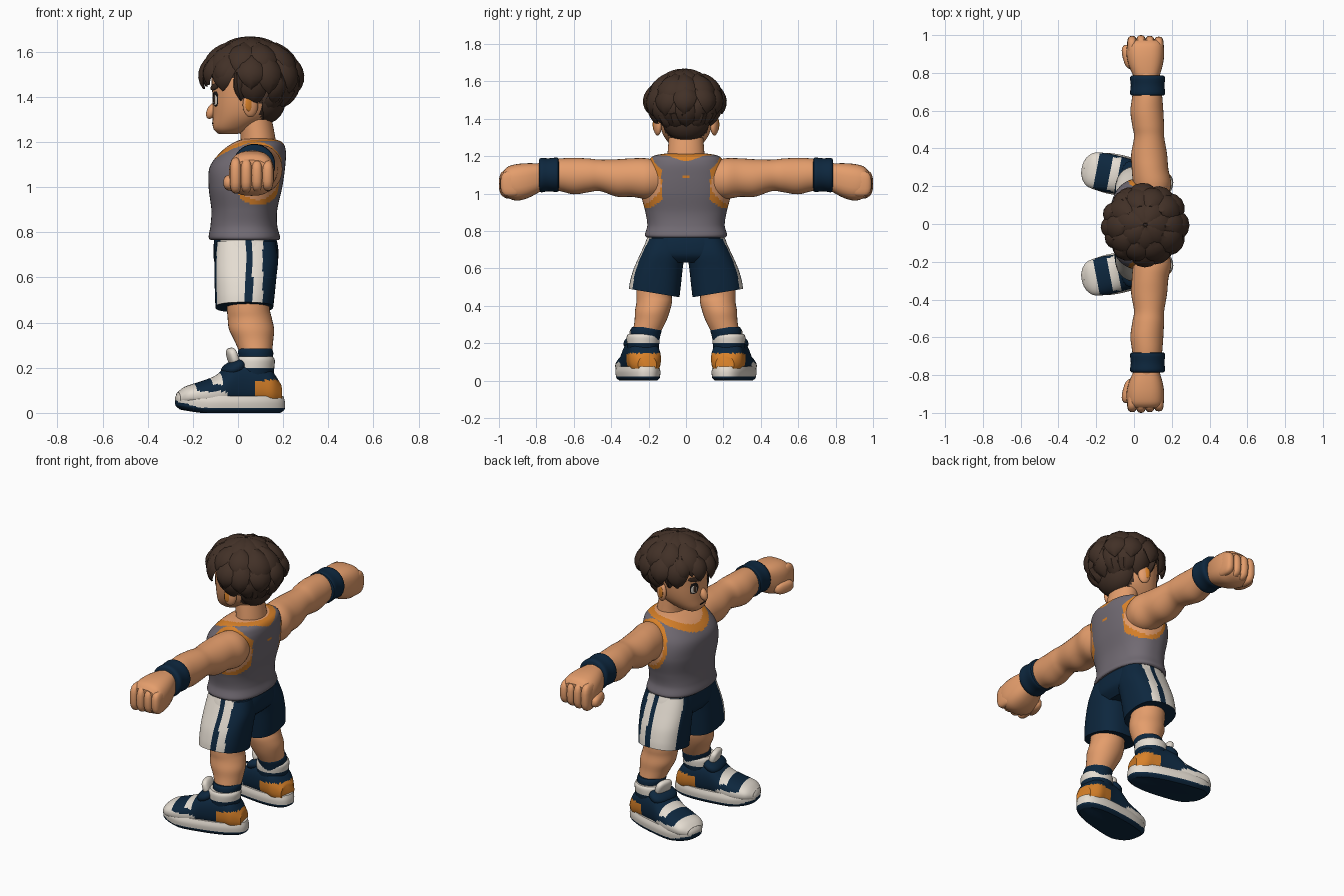
import bpy, bmesh, math, random
from math import sin, cos, pi
from mathutils import Matrix, Vector
from mathutils.bvhtree import BVHTree

random.seed(4)
cube = bpy.data.objects.get("Cube")
if cube:
    bpy.data.objects.remove(cube)


def material(name, rgb):
    m = bpy.data.materials.new(name)
    m.use_nodes = True
    m.diffuse_color = (*rgb, 1)
    m.node_tree.nodes["Principled BSDF"].inputs["Base Color"].default_value = (*rgb, 1)
    return m


SKIN = material("skin", (.78, .34, .15))
HAIR = material("dark_brown", (.054, .03, .02))
NAVY = material("navy", (.004, .02, .048))
GREY = material("grey", (.165, .145, .17))
ORANGE = material("orange", (.69, .22, .022))
WHITE = material("off_white", (.78, .72, .64))
BLACK = material("near_black", (.01, .008, .008))
parts = []


def finish(name, bm, mats, rule=None, mirror=False, move=None):
    """Turn a bmesh into an object; rule(centre, normal) picks a material."""
    bmesh.ops.recalc_face_normals(bm, faces=bm.faces)
    if rule:
        for f in bm.faces:
            f.material_index = mats.index(rule(f.calc_center_median(), f.normal))
    if move:
        bm.transform(move)
    me = bpy.data.meshes.new(name)
    bm.to_mesh(me)
    bm.free()
    for m in mats:
        me.materials.append(m)
    ob = bpy.data.objects.new(name, me)
    bpy.context.collection.objects.link(ob)
    if mirror:
        mod = ob.modifiers.new("mirror", 'MIRROR')
        mod.use_axis = (False, True, False)
    parts.append(ob)
    return ob


def smooth_rings(rings, steps):
    """Catmull-Rom interpolation through the ring settings."""
    out = []
    for i in range(len(rings) - 1):
        p = [rings[max(0, min(len(rings) - 1, i + k))] for k in (-1, 0, 1, 2)]
        for s in range(steps):
            t = s / steps
            out.append([b + .5 * t * (c - a + t * (2 * a - 5 * b + 4 * c - d + t * (3 * (b - c) + d - a)))
                        for a, b, c, d in zip(*p)])
    return out + [rings[-1]]


def loft(name, axis, rings, mats, rule=None, mirror=False, power=2, segs=32, steps=4, move=None, shape=None):
    """Skin over rings of (position, centre a, centre b, radius a, radius b)."""
    bm = bmesh.new()
    loops = []
    for t, a, b, ra, rb in smooth_rings(rings, steps):
        loop = []
        for k in range(segs):
            c, s = cos(2 * pi * k / segs), sin(2 * pi * k / segs)
            u = a + ra * math.copysign(abs(c) ** (2 / power), c)
            v = b + rb * math.copysign(abs(s) ** (2 / power), s)
            p = Vector({'x': (t, u, v), 'y': (u, t, v), 'z': (u, v, t)}[axis])
            loop.append(bm.verts.new(shape(p) if shape else p))
        loops.append(loop)
    for lo, hi in zip(loops, loops[1:]):
        for k in range(segs):
            n = (k + 1) % segs
            bm.faces.new((lo[k], lo[n], hi[n], hi[k]))
    bm.faces.new(loops[0])
    bm.faces.new(loops[-1])
    return finish(name, bm, mats, rule, mirror, move)


def blob(name, loc, half, mat, rot=None, box=1.0, mirror=False, move=None):
    """Ellipsoid; box below 1 makes it squarer."""
    bm = bmesh.new()
    bmesh.ops.create_uvsphere(bm, u_segments=20, v_segments=12, radius=1)
    for v in bm.verts:
        v.co = Vector([math.copysign(abs(c) ** box, c) * h for c, h in zip(v.co, half)])
    if rot:
        bm.transform(rot)
    bm.transform(Matrix.Translation(loc))
    return finish(name, bm, [mat], None, mirror, move)


# Tank top, with trimmed neckline and armholes
def shirt_rule(c, n):
    neck = math.hypot((c.x - .05) / .145, c.y / .16)
    arm = math.hypot((c.x - .088) / .118, (c.z - 1.06) / .14)
    if c.z > 1.08 and neck < 1.1:
        return SKIN if neck < .87 else ORANGE
    if abs(c.y) > .13 and arm < 1:
        return SKIN if arm < .83 else ORANGE
    return GREY


loft("tank_top", 'z', [(.765, .03, 0, .15, .21), (.78, .028, 0, .158, .22), (.83, .026, 0, .148, .207),
                       (.9, .028, 0, .146, .217), (1.0, .033, 0, .163, .24), (1.09, .042, 0, .167, .232),
                       (1.16, .07, 0, .142, .205), (1.2, .09, 0, .105, .175), (1.215, .09, 0, .06, .1)],
     [GREY, ORANGE, SKIN], shirt_rule, power=2.4, segs=128, steps=12)
loft("neck", 'z', [(1.12, .08, 0, .09, .11), (1.2, .09, 0, .078, .1), (1.3, .075, 0, .075, .092)], [SKIN])


# Shorts with striped side panels
def shorts_rule(c, n):
    side = abs(n.y) > .3 and abs(c.y) > .15 and -.095 < c.x < .11
    return WHITE if side and not .03 < c.x < .065 else NAVY


loft("shorts_hips", 'z', [(.79, .03, 0, .135, .195), (.73, .035, 0, .143, .22), (.67, .035, 0, .14, .232),
                          (.63, .03, 0, .11, .19)], [NAVY, WHITE], shorts_rule, power=2.5, segs=96, steps=6)


def hem_tilt(p):
    p.z += max(0, .62 - p.z) * 1.1 * (p.y - .17)
    return p


loft("shorts_legs", 'z', [(.76, .035, .11, .13, .095), (.68, .037, .125, .14, .118), (.6, .033, .148, .137, .13),
                          (.52, .03, .163, .132, .135), (.468, .028, .17, .128, .135)],
     [NAVY, WHITE], shorts_rule, True, power=2.5, segs=96, steps=6, shape=hem_tilt)

# Legs and socks
loft("legs", 'z', [(.6, .04, .155, .1, .1), (.47, .045, .17, .095, .095), (.42, .052, .17, .098, .095),
                   (.37, .06, .18, .1, .093), (.32, .07, .19, .086, .085), (.26, .08, .21, .07, .075)],
     [SKIN], mirror=True)
loft("socks", 'z', [(.18, .08, .22, .07, .07), (.24, .08, .217, .075, .08), (.27, .078, .213, .078, .083),
                    (.285, .078, .212, .072, .077)], [NAVY], mirror=True)

# Shoes, built straight and then turned outward
foot = Matrix.Translation((-.035, .25, 0)) @ Matrix.Rotation(math.radians(-11), 4, 'Z')


def last_shape(p):
    p.y *= 1 - .55 * p.x
    p.z += max(0, -p.x - .12) * .15
    return p


def upper_rule(c, n):
    if c.x < -.17 or (c.x < -.03 and c.z < .095):
        return WHITE
    if -.1 < c.x < -.045 and c.z > .125:
        return WHITE
    return ORANGE if c.x > .1 and c.z < .145 else NAVY


loft("shoe_soles", 'z', [(0, 0, 0, .225, .088), (.012, 0, 0, .242, .1), (.022, 0, 0, .245, .103),
                         (.05, 0, 0, .245, .105), (.075, .003, 0, .236, .098)], [NAVY, WHITE],
     lambda c, n: NAVY if c.z < .022 + max(0, -c.x - .15) * .3 else WHITE, True,
     power=2.6, segs=64, move=foot, shape=last_shape)
loft("shoe_uppers", 'x', [(-.235, 0, .065, .055, .025), (-.2, 0, .075, .09, .042), (-.13, 0, .08, .102, .06),
                          (-.06, 0, .09, .1, .078), (0, 0, .12, .095, .1), (.06, 0, .125, .09, .108),
                          (.13, 0, .125, .088, .1), (.18, 0, .11, .082, .085), (.225, 0, .085, .05, .045)],
     [NAVY, WHITE, ORANGE], upper_rule, True, power=2.3, segs=56, steps=6, move=foot)
loft("shoe_collars", 'z', [(.15, .105, 0, .088, .08), (.2, .108, 0, .09, .087), (.235, .11, 0, .09, .088),
                           (.25, .11, 0, .08, .08)], [WHITE, NAVY],
     lambda c, n: WHITE if c.z > .195 else NAVY, True, move=foot)
blob("shoe_tongues", (.012, 0, .245), (.022, .055, .045), WHITE, Matrix.Rotation(-.3, 4, 'Y'), .7, True, foot)
blob("ankle_straps", (.015, 0, .2), (.055, .088, .03), NAVY, Matrix.Rotation(-.5, 4, 'Y'), .8, True, foot)

# Arms, wristbands and fists
loft("arms", 'y', [(.13, .1, 1.08, .075, .09), (.21, .097, 1.08, .1, .108), (.29, .085, 1.085, .097, .103),
                   (.37, .08, 1.083, .095, .1), (.46, .08, 1.097, .08, .084), (.52, .075, 1.097, .084, .09),
                   (.6, .068, 1.093, .087, .097), (.69, .07, 1.1, .078, .085), (.8, .065, 1.085, .07, .075)],
     [SKIN], mirror=True, steps=5)
loft("wristbands", 'y', [(.68, .072, 1.1, .082, .082), (.69, .072, 1.1, .093, .092), (.735, .072, 1.1, .089, .088),
                         (.775, .072, 1.098, .093, .092), (.787, .072, 1.098, .08, .08)], [NAVY], mirror=True, steps=3)
loft("palms", 'y', [(.78, .066, 1.085, .068, .075), (.84, .062, 1.07, .09, .092), (.9, .06, 1.06, .1, .098),
                    (.95, .06, 1.06, .095, .085), (.975, .06, 1.06, .075, .06)], [SKIN], mirror=True, power=2.7)
for i, finger in enumerate(("index", "middle", "ring", "little")):
    blob(finger + "_fingers", (-.01 + .047 * i, .942 - .004 * abs(i - 1), 1.052), (.027, .058, .08 - .004 * i),
         SKIN, box=.7, mirror=True)
blob("thumbs", (-.03, .885, 1.02), (.03, .065, .036), SKIN, Matrix.Rotation(.25, 4, 'Z'), .8, True)

# Head, with the scalp coloured under the hair
head = loft("head", 'z', [(1.235, -.045, 0, .04, .045), (1.262, -.02, 0, .09, .085), (1.32, .02, 0, .132, .125),
                          (1.4, .035, 0, .148, .145), (1.5, .045, 0, .16, .15), (1.58, .05, 0, .13, .12),
                          (1.63, .05, 0, .05, .05)], [SKIN, HAIR],
            lambda c, n: HAIR if c.z > 1.48 or (c.x > .1 and c.z > 1.3) else SKIN, segs=48, steps=6, power=2.2)
blob("nose", (-.116, 0, 1.338), (.022, .024, .038), SKIN, Matrix.Rotation(.45, 4, 'Y'))
blob("ears", (.055, .152, 1.365), (.036, .02, .055), SKIN, Matrix.Rotation(-.35, 4, 'Z'), mirror=True)
blob("ear_hollows", (.049, .17, 1.368), (.018, .006, .032), ORANGE, Matrix.Rotation(-.35, 4, 'Z'), mirror=True)

# Painted face details laid on the head surface
surface = BVHTree.FromPolygons([v.co for v in head.data.vertices], [p.vertices for p in head.data.polygons])


def face_plate(name, y, z, wide, tall, thick, mat, roll=0, mirror=True):
    hit, normal, _, _ = surface.ray_cast(Vector((-1, y, z)), Vector((1, 0, 0)))
    turn = normal.to_track_quat('X', 'Z').to_matrix().to_4x4() @ Matrix.Rotation(roll, 4, 'X')
    blob(name, hit, (thick, wide, tall), mat, turn, .85, mirror)


face_plate("eye_outlines", .066, 1.392, .027, .034, .003, BLACK)
face_plate("eye_whites", .067, 1.388, .022, .026, .004, WHITE)
face_plate("irises", .063, 1.389, .013, .024, .0048, HAIR)
face_plate("eyebrows", .066, 1.445, .042, .013, .0049, HAIR, -.2)
face_plate("mouth", 0, 1.283, .03, .004, .003, BLACK, mirror=False)

# Hair: tiers of pointed locks swept over the skull
CENTRE = Vector((.06, -.005, 1.475))
RADII = Vector((.19, .18, .165))


def lock(name, around, start, end, width, lift):
    """Leaf-shaped lock; around is 0 at the back and 180 at the face."""
    bm = bmesh.new()
    loops, count = [], 7
    th = math.radians(around)
    side = Vector((-sin(th), cos(th), 0))
    for i in range(count + 1):
        t = i / count
        ph = math.radians(start + (end - start) * t)
        out = Vector((sin(ph) * cos(th), sin(ph) * sin(th), cos(ph)))
        mid = CENTRE + out * RADII * (.95 + lift * sin(t * 2.2))
        w = width * max(.03, sin(pi * (.22 + .78 * t)) ** .7)
        h = .036 * (1 - .85 * t)
        offsets = [(-1, -.3), (-.62, .6), (0, 1), (.62, .6), (1, -.3), (0, -.9)]
        loops.append([bm.verts.new(mid + side * (a * w) + out * (b * h)) for a, b in offsets])
    for lo, hi in zip(loops, loops[1:]):
        for k in range(6):
            bm.faces.new((lo[k], lo[(k + 1) % 6], hi[(k + 1) % 6], hi[k]))
    bm.faces.new(loops[0])
    bm.faces.new(loops[-1])
    finish(name, bm, [HAIR])


blob("hair_base", (.072, 0, 1.515), (.17, .175, .13), HAIR)
blob("nape_hair", (.12, 0, 1.4), (.095, .13, .12), HAIR)
# tier: name, lock count, first angle, angle span, start, end, width, lift
tiers = [("crown", 7, 10, 360, 2, 58, .068, .1), ("upper", 10, 0, 360, 30, 84, .07, .16),
         ("fringe", 5, 130, 125, 50, 98, .055, .2), ("middle", 9, -125, 281, 55, 108, .065, .2),
         ("lower", 7, -85, 198, 80, 132, .06, .08), ("nape", 5, -50, 125, 105, 158, .05, -.02)]
for tier, count, first, span, start, end, width, lift in tiers:
    for i in range(count):
        jitter = random.uniform(-1, 1)
        lock(f"{tier}_lock_{i + 1}", first + span * i / count + 5 * jitter, start,
             end + 6 * random.uniform(-1, 1), width, lift + .03 * jitter)
for word, s in (("left", -1), ("right", 1)):
    lock(word + "_sideburn", s * 108, 80, 127, .03, -.01)

for ob in bpy.context.selected_objects:
    ob.select_set(False)
for ob in parts:
    ob.select_set(True)
bpy.context.view_layer.objects.active = parts[0]
bpy.ops.object.shade_smooth_by_angle(angle=math.radians(35))
